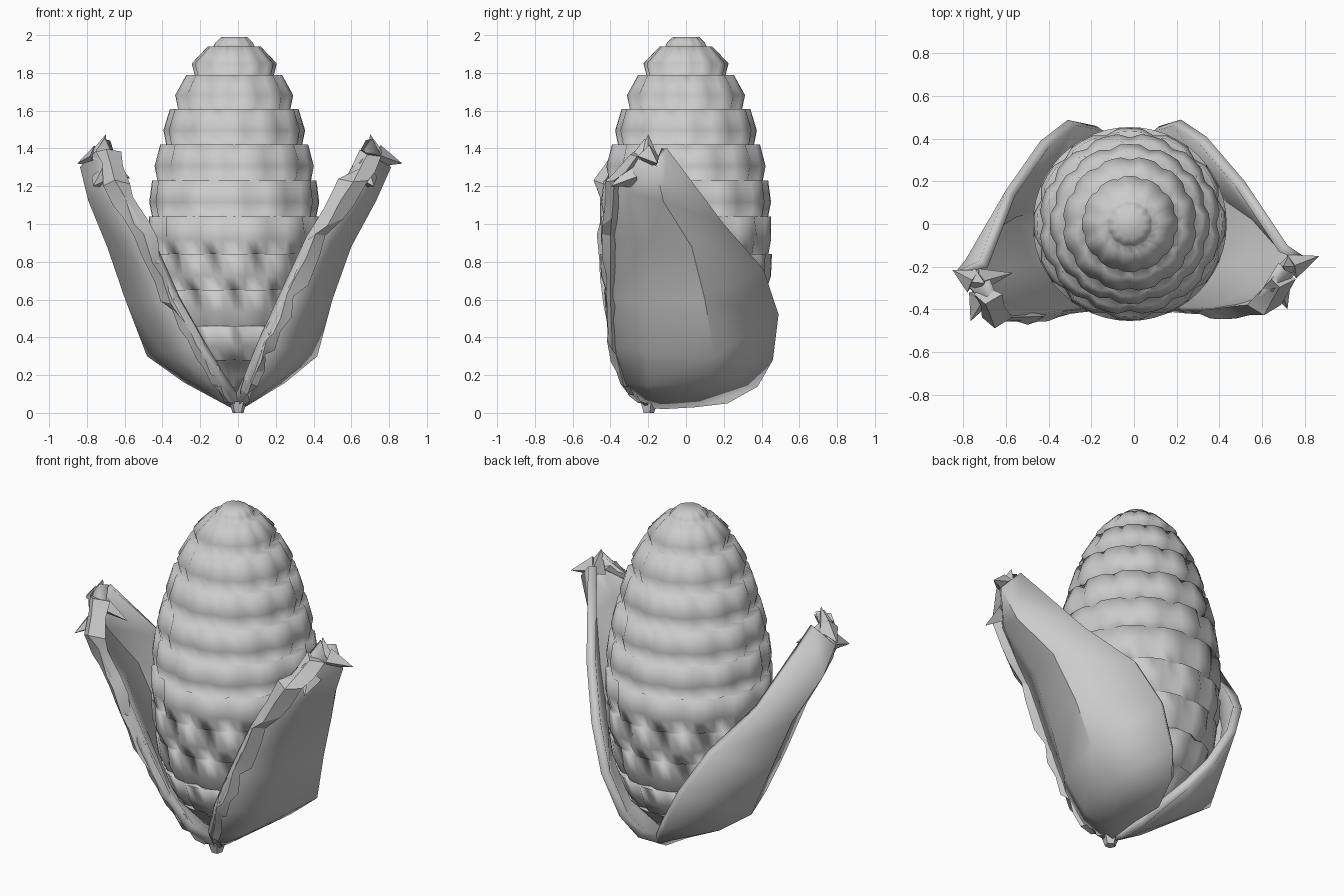
import bpy, bmesh, math, random
from mathutils import Vector

if "Cube" in bpy.data.objects:
    bpy.data.objects.remove(bpy.data.objects["Cube"])

random.seed(4)
grey = bpy.data.materials.new("plain_grey")
grey.diffuse_color = (0.6, 0.6, 0.6, 1)
grey.use_nodes = True
grey.node_tree.nodes["Principled BSDF"].inputs["Base Color"].default_value = grey.diffuse_color


def make(name, bm, angle):
    bmesh.ops.recalc_face_normals(bm, faces=bm.faces)
    me = bpy.data.meshes.new(name)
    bm.to_mesh(me)
    bm.free()
    me.materials.append(grey)
    ob = bpy.data.objects.new(name, me)
    bpy.context.collection.objects.link(ob)
    bpy.context.view_layer.objects.active = ob
    ob.select_set(True)
    bpy.ops.object.shade_smooth_by_angle(angle=math.radians(angle))
    ob.select_set(False)
    return ob


def skin(bm, rings, closed):
    for a, b in zip(rings, rings[1:]):
        n = len(a)
        for i in range(n if closed else n - 1):
            j = (i + 1) % n
            bm.faces.new((a[i], a[j], b[j], b[i]))


# Cob: stepped rows of kernels, every other row turned by half a kernel
KERNELS = 12
# each row: top z, top radius, widest radius, bottom radius
ROWS = [(1.99, 0.07, 0.10, 0.11), (1.94, 0.14, 0.225, 0.21),
        (1.79, 0.255, 0.315, 0.30), (1.61, 0.34, 0.375, 0.36),
        (1.42, 0.395, 0.425, 0.41), (1.23, 0.435, 0.45, 0.435),
        (1.04, 0.455, 0.455, 0.44), (0.84, 0.455, 0.45, 0.425),
        (0.65, 0.435, 0.42, 0.385), (0.46, 0.40, 0.36, 0.32),
        (0.28, 0.33, 0.25, 0.20), (0.14, 0.20, 0.12, 0.05)]
bm = bmesh.new()
rings = []
for k, (zt, rt, rm, rb) in enumerate(ROWS):
    zb = ROWS[k + 1][0] if k + 1 < len(ROWS) else 0.08
    turn = k % 2 / 2
    for f, r, dent in ((0, rt, 0.93), (0.6, rm, 0.955), (1, rb, 0.94)):
        ring = []
        for i in range(KERNELS):
            for part in (0, 0.25, 0.5, 0.75):  # seam, then the kernel face
                a = (i + part) / KERNELS * math.tau
                q = r * (dent if part == turn else 1.0)
                ring.append(bm.verts.new((q * math.cos(a) - 0.02, q * math.sin(a),
                                          zt + (zb - zt) * f)))
        rings.append(ring)
skin(bm, rings, True)
bm.faces.new(rings[0])
bm.faces.new(rings[-1])
make("corn_cob", bm, 110)

# Husk leaf: cross rows from front edge, over the keel, to the back edge
LEAF = [
    [(0, -.22, .03), (.02, -.12, .02), (.03, .05, .03), (.01, .22, .05)],
    [(.06, -.35, .16), (.19, -.2, .15), (.25, .14, .16), (.05, .38, .14)],
    [(.14, -.41, .36), (.33, -.2, .32), (.42, .15, .30), (.12, .46, .28)],
    [(.25, -.42, .6), (.42, -.2, .58), (.50, .1, .6), (.22, .49, .52)],
    [(.4, -.42, .92), (.55, -.2, .9), (.60, .03, .88), (.34, .41, .76)],
    [(.60, -.4, 1.22), (.69, -.28, 1.16), (.73, -.12, 1.12), (.52, .2, 1.0)],
    [(.71, -.22, 1.45), (.75, -.24, 1.38), (.81, -.16, 1.3), (.72, -.1, 1.4)]]


def place(p, side, col=0):
    x, y, z = p
    if side < 0:  # the left leaf leans further out and forward
        x += 0.10 * max(0, math.sin(math.pi * min(1, z / 1.42)))
        y -= 0.08 * max(0, z - 0.5) + (0.13 * min(1, z * 3) * max(0, 1 - z) if col == 2 else 0)
    return Vector((side * x, y, z))


for side, label in ((1, "right"), (-1, "left")):
    bm = bmesh.new()
    skin(bm, [[bm.verts.new(place(p, side, c)) for c, p in enumerate(row)]
              for row in LEAF], False)
    leaf = make(label + "_husk_leaf", bm, 40)
    # thickness grows towards the cob
    if sum((f.normal.x * side) * f.area for f in leaf.data.polygons) < 0:
        leaf.data.flip_normals()
    mod = leaf.modifiers.new("thickness", "SOLIDIFY")
    mod.thickness, mod.offset = 0.05, -1

    # Crumpled front edge: a jagged tube along the leaf edge
    edge = [place(r[0], side) for r in LEAF]
    bm = bmesh.new()
    rings = []
    for a, b in zip(edge, edge[1:]):
        for s in (0, 0.33, 0.67):
            c = a.lerp(b, s)
            w = 0.025 + 0.04 * min(1, c.z)
            rings.append([bm.verts.new(c + Vector((
                dx * w * random.uniform(.6, 1.3) + side * 0.01,
                dy * w * random.uniform(.3, .8) + 0.02,
                random.uniform(-.03, .03))))
                for dx, dy in ((-1, 0), (0, -1), (1, 0), (0, 1))])
    skin(bm, rings, True)
    bm.faces.new(rings[0])
    bm.faces.new(rings[-1])
    make(label + "_crumpled_edge", bm, 20)

    # Ragged tip: a few pointed folds, the left one curling inward and forward
    folds = [((.74, -.2, 1.36), (.87 if side > 0 else .83, -.15, 1.32)),
             ((.73, -.2, 1.34), (.70, -.2, 1.475)),
             ((.68, -.28, 1.25), (.72, -.40, 1.2))]
    if side < 0:
        folds.append(((.72, -.2, 1.33), (.53, -.17, 1.24)))
    bm = bmesh.new()
    for base, point in folds:
        d = Vector(point) - Vector(base)
        rot = d.to_track_quat('Z', 'Y')
        ring = [bm.verts.new(place(Vector(base) + rot @ Vector(v), side))
                for v in ((.06, 0, 0), (0, .06, 0), (-.06, 0, 0), (0, -.06, 0))]
        top = bm.verts.new(place(point, side))
        bm.faces.new(ring)
        for i in range(4):
            bm.faces.new((ring[i], ring[(i + 1) % 4], top))
    make(label + "_ragged_tip", bm, 20)

# Stem nub under the front of the husk
bm = bmesh.new()
bmesh.ops.create_cone(bm, cap_ends=True, segments=5, radius1=0.03, radius2=0.05, depth=0.06)
bmesh.ops.translate(bm, verts=bm.verts, vec=(0, -0.2, 0.03))
make("stem_nub", bm, 20)
